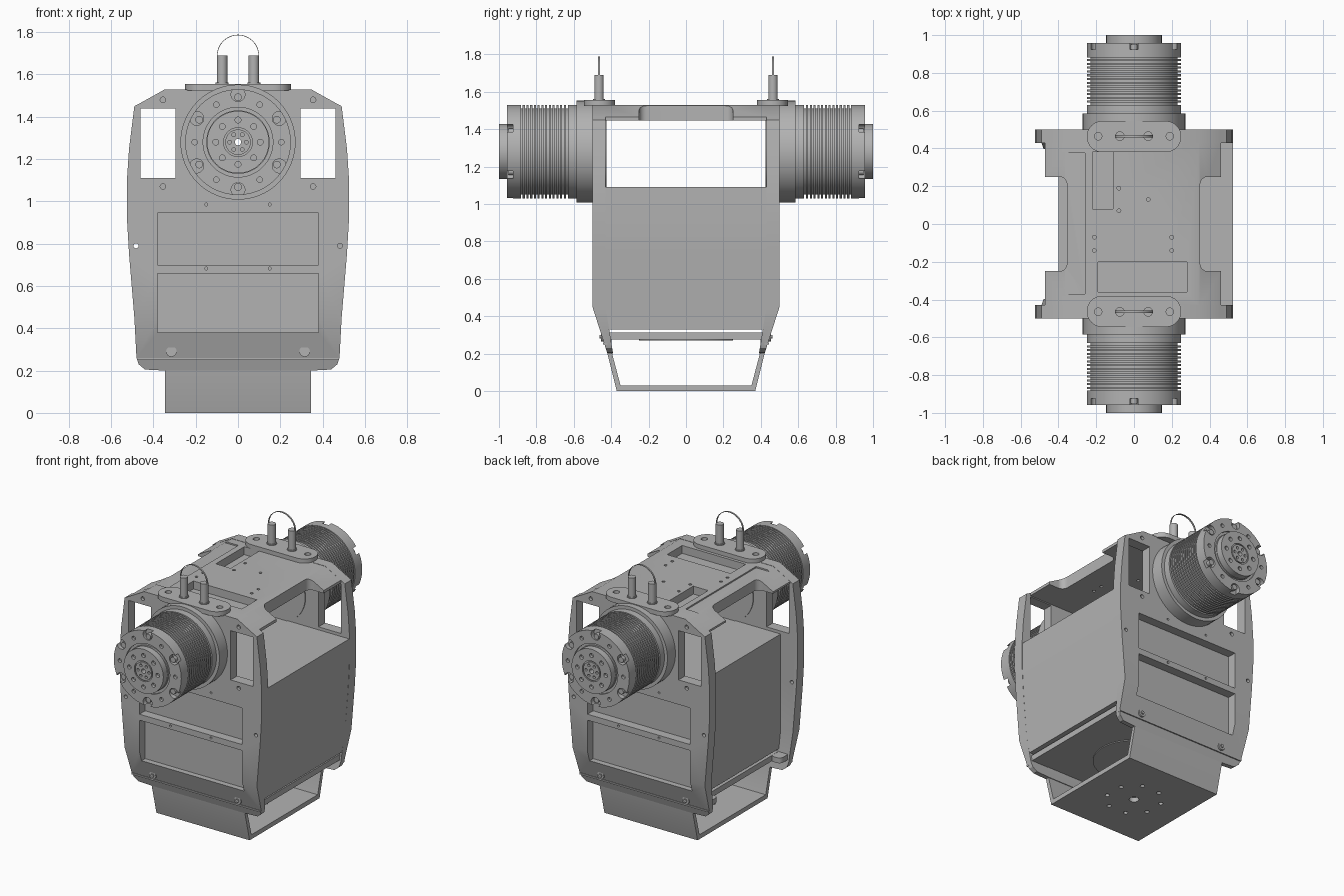
import bpy, bmesh
from math import pi, sin, cos
from mathutils import Matrix, Vector

if "Cube" in bpy.data.objects:
    bpy.data.objects.remove(bpy.data.objects["Cube"])

metal = bpy.data.materials.new("grey_metal")
metal.use_nodes = True
metal.diffuse_color = (0.45, 0.45, 0.45, 1)
metal.node_tree.nodes["Principled BSDF"].inputs["Base Color"].default_value = (0.45, 0.45, 0.45, 1)
parts = []
AXIS_Z = 1.28   # height of the drive axis


def finish(name, bm):
    bmesh.ops.recalc_face_normals(bm, faces=bm.faces)
    me = bpy.data.meshes.new(name)
    bm.to_mesh(me)
    bm.free()
    me.materials.append(metal)
    ob = bpy.data.objects.new(name, me)
    bpy.context.scene.collection.objects.link(ob)
    parts.append(ob)
    return ob


def add_prism(bm, pts, axis, a, b):
    """Extrude a 2D outline along one axis from a to b."""
    place = {"x": lambda u, v, w: (w, u, v), "y": lambda u, v, w: (u, w, v),
             "z": lambda u, v, w: (u, v, w)}[axis]
    face = bm.faces.new([bm.verts.new(place(u, v, a)) for u, v in pts])
    ext = bmesh.ops.extrude_face_region(bm, geom=[face])["geom"]
    move = Vector(place(0, 0, b)) - Vector(place(0, 0, a))
    bmesh.ops.translate(bm, verts=[g for g in ext if isinstance(g, bmesh.types.BMVert)], vec=move)


def add_cyl(bm, axis, u, v, r, a, b, n=20):
    add_prism(bm, [(u + r * cos(2 * pi * i / n), v + r * sin(2 * pi * i / n)) for i in range(n)], axis, a, b)


def add_lathe(bm, pts, n=64):
    """Turn a closed (radius, y) outline around the drive axis."""
    rows = []
    for i in range(n):
        t = 2 * pi * i / n
        rows.append([bm.verts.new((r * cos(t), y, AXIS_Z + r * sin(t))) for r, y in pts])
    for i in range(n):
        for j in range(len(pts)):
            bm.faces.new((rows[i - 1][j - 1], rows[i - 1][j], rows[i][j], rows[i][j - 1]))


def rect(u0, u1, v0, v1, r=0, n=6):
    """Rectangle outline with optional round corners."""
    if not r:
        return [(u0, v0), (u1, v0), (u1, v1), (u0, v1)]
    pts = []
    for k, (cu, cv) in enumerate([(u1 - r, v1 - r), (u0 + r, v1 - r), (u0 + r, v0 + r), (u1 - r, v0 + r)]):
        for i in range(n + 1):
            t = pi / 2 * (k + i / n)
            pts.append((cu + r * cos(t), cv + r * sin(t)))
    return pts


def cut(ob, bm):
    """Subtract the cutter mesh from an object and bake the result."""
    cutter = finish("cutter", bm)
    parts.remove(cutter)
    cutter.hide_render = True
    mod = ob.modifiers.new("cut", "BOOLEAN")
    mod.operation, mod.solver, mod.object = "DIFFERENCE", "EXACT", cutter
    bpy.context.view_layer.update()
    baked = bpy.data.meshes.new_from_object(ob.evaluated_get(bpy.context.evaluated_depsgraph_get()))
    ob.modifiers.clear()
    if len(baked.polygons):   # keep the uncut part if the solver gives nothing
        ob.data = baked
    bpy.data.objects.remove(cutter)


def mirror_y(ob, name):
    me = ob.data.copy()
    me.transform(Matrix.Scale(-1, 4, (0, 1, 0)))
    me.flip_normals()
    twin = bpy.data.objects.new(name, me)
    bpy.context.scene.collection.objects.link(twin)
    parts.append(twin)


def ring(r, n, start=0.0):
    return [(r * cos(start + 2 * pi * i / n), AXIS_Z + r * sin(start + 2 * pi * i / n)) for i in range(n)]


# End plate: outline, bent inward near the bottom, with windows and pockets
side = [(.345, .2), (.44, .205), (.47, .23), (.48, .26), (.49, .45), (.515, .75), (.525, .92),
        (.525, 1.1), (.515, 1.25), (.49, 1.45), (.46, 1.466), (.345, 1.53)]
bm = bmesh.new()
add_prism(bm, side + [(-x, z) for x, z in reversed(side)], "y", .43, .5)
bmesh.ops.bisect_plane(bm, geom=bm.verts[:] + bm.edges[:] + bm.faces[:],
                       plane_co=(0, 0, .45), plane_no=(0, 0, 1))
for v in bm.verts:
    if v.co.z < .45:
        v.co.y -= (.45 - v.co.z) * (.32 if v.co.y > .46 else .16)
plate = finish("back_plate", bm)

bm = bmesh.new()
add_prism(bm, rect(-.38, .38, .70, .945), "y", .44, .6)
add_prism(bm, rect(-.38, .38, .38, .66), "y", .44, .6)
add_cyl(bm, "y", 0, AXIS_Z, .19, .3, .6, 48)
for s in (-1, 1):
    add_prism(bm, rect(*sorted((s * .295, s * .46)), 1.11, 1.44), "y", .3, .6)
    add_cyl(bm, "y", s * .482, .79, .012, .3, .6)
    for x, z, r in [(.355, 1.48, .013), (.355, 1.07, .013), (.15, .985, .007), (.15, .683, .007)]:
        add_cyl(bm, "y", s * x, z, r, .48, .6)
cut(plate, bm)
mirror_y(plate, "front_plate")

# Bolts and seam strip near the foot of the end plate
bm = bmesh.new()
for s in (-1, 1):
    add_cyl(bm, "y", s * .315, .29, .025, .43, .455)
    add_cyl(bm, "y", s * .315, .29, .012, .455, .462, 6)
add_prism(bm, rect(-.478, .478, .25, .26), "y", .42, .444)
mirror_y(finish("back_foot_bolts", bm), "front_foot_bolts")

# Finned drive barrel with mounting collar
fins = [(.015, .424), (.2, .424), (.2, .495), (.272, .495), (.272, .585), (.25, .585), (.25, .63), (.23, .63)]
for i in range(12):
    y = .642 + .02 * i
    fins += [(.23, y), (.25, y), (.25, y + .011), (.23, y + .011)]
bm = bmesh.new()
add_lathe(bm, fins + [(.23, .89), (.015, .89)])
mirror_y(finish("back_drive_barrel", bm), "front_drive_barrel")

# Drive head with rim notches and bolt holes
bm = bmesh.new()
add_lathe(bm, [(.015, .882), (.25, .882), (.25, .957), (.165, .957), (.165, .945), (.15, .945),
               (.15, .957), (.015, .957)])
head = finish("back_drive_head", bm)
bm = bmesh.new()
for x, z in ring(.225, 6, pi / 6):
    add_cyl(bm, "y", x, z, .033, .925, 1.1)
for x, z in ring(.205, 6):
    add_cyl(bm, "y", x, z, .013, .94, 1.1, 14)
cut(head, bm)
mirror_y(head, "front_drive_head")

# Output hub with bolt circles and a bore
bm = bmesh.new()
add_lathe(bm, [(.015, .95), (.147, .95), (.147, 1), (.068, 1), (.068, .992), (.06, .992), (.06, 1), (.015, 1)])
hub = finish("back_hub", bm)
bm = bmesh.new()
for radius, n, r, depth in [(.105, 8, .014, .98), (.04, 6, .009, .985)]:
    for x, z in ring(radius, n):
        add_cyl(bm, "y", x, z, r, depth, 1.1, 14)
cut(hub, bm)
mirror_y(hub, "front_hub")

# Bolt heads sitting in the rim notches
bm = bmesh.new()
for x, z in ring(.212, 6, pi / 6):
    add_cyl(bm, "y", x, z, .018, .92, .95, 16)
mirror_y(finish("back_drive_bolts", bm), "front_drive_bolts")

# Top deck with sloping ends, side notches and pockets
bm = bmesh.new()
add_prism(bm, [(-.47, 1.447), (.46, 1.447), (.46, 1.466), (.345, 1.528), (-.345, 1.528), (-.47, 1.46)],
          "y", -.44, .44)
deck = finish("top_deck", bm)
bm = bmesh.new()
add_prism(bm, rect(.35, .7, -.25, .25, .04), "z", 1.3, 1.7)
add_prism(bm, rect(-.7, -.355, -.25, .25, .04), "z", 1.3, 1.7)
add_prism(bm, rect(-.22, -.11, .08, .38), "z", 1.475, 1.7)
add_prism(bm, rect(-.19, .28, -.36, -.2), "z", 1.475, 1.7)
for x, y in [(-.21, -.07), (-.21, -.14), (.2, -.07), (.2, -.14), (-.08, .19), (-.08, .07), (.075, .13)]:
    add_cyl(bm, "z", x, y, .01, 1.4, 1.7, 12)
cut(deck, bm)
bm = bmesh.new()
add_prism(bm, rect(-.5, -.26, -.37, .375), "z", 1.519, 1.7)
cut(deck, bm)

# Main housing: flush on the left side, set back on the right side
bm = bmesh.new()
add_prism(bm, [(-.4, .33), (.483, .33), (.49, .45), (.514, .75), (.523, .92), (.523, 1.09), (-.4, 1.09)],
          "y", -.432, .432)
finish("housing", bm)

# Lifting plate, posts and wire loop
bm = bmesh.new()
add_prism(bm, rect(-.25, .25, .38, .545, .082, 10), "z", 1.525, 1.556)
lug = finish("back_lug", bm)
bm = bmesh.new()
for s in (-1, 1):
    add_cyl(bm, "z", s * .19, .465, .02, 1.535, 1.7)
cut(lug, bm)
mirror_y(lug, "front_lug")

bm = bmesh.new()
for s in (-1, 1):
    add_cyl(bm, "z", s * .075, .465, .025, 1.55, 1.69)
    add_cyl(bm, "z", s * .075, .465, .031, 1.55, 1.562)
mirror_y(finish("back_posts", bm), "front_posts")

bm = bmesh.new()
arc = [pi * i / 24 for i in range(25)]
loop = [(r * cos(t), 1.688 + r * sin(t)) for r, ts in ((.1, arc), (.097, arc[::-1])) for t in ts]
add_prism(bm, loop, "y", .459, .471)
mirror_y(finish("back_wire_loop", bm), "front_wire_loop")

# Base: shelf with end tabs, turntable disc and channel-shaped foot
bm = bmesh.new()
add_prism(bm, rect(-.4, .47, -.425, .425), "z", .275, .313)
shelf = finish("base_shelf", bm)
bm = bmesh.new()
add_prism(bm, rect(-.47, -.39, .33, .424, .03), "z", .276, .312)
mirror_y(finish("back_shelf_tab", bm), "front_shelf_tab")
bm = bmesh.new()
add_cyl(bm, "z", 0, 0, .25, .269, .28, 64)
finish("turntable_disc", bm)

half = [(.37, 0), (.42, .2), (.425, .28), (.4, .28), (.395, .2), (.35, .03)]
bm = bmesh.new()
add_prism(bm, half + [(-y, z) for y, z in reversed(half)], "x", -.345, .345)
foot = finish("base_foot", bm)
bm = bmesh.new()
add_cyl(bm, "z", 0, 0, .03, -.1, .1)
for x, z in ring(.17, 8, pi / 8):
    add_cyl(bm, "z", x, z - AXIS_Z, .014, -.1, .1, 14)
cut(foot, bm)

# Smooth the round surfaces, keep hard edges
bpy.ops.object.select_all(action="DESELECT")
for ob in parts:
    ob.select_set(True)
bpy.context.view_layer.objects.active = parts[0]
bpy.ops.object.shade_smooth_by_angle(angle=pi / 6)
